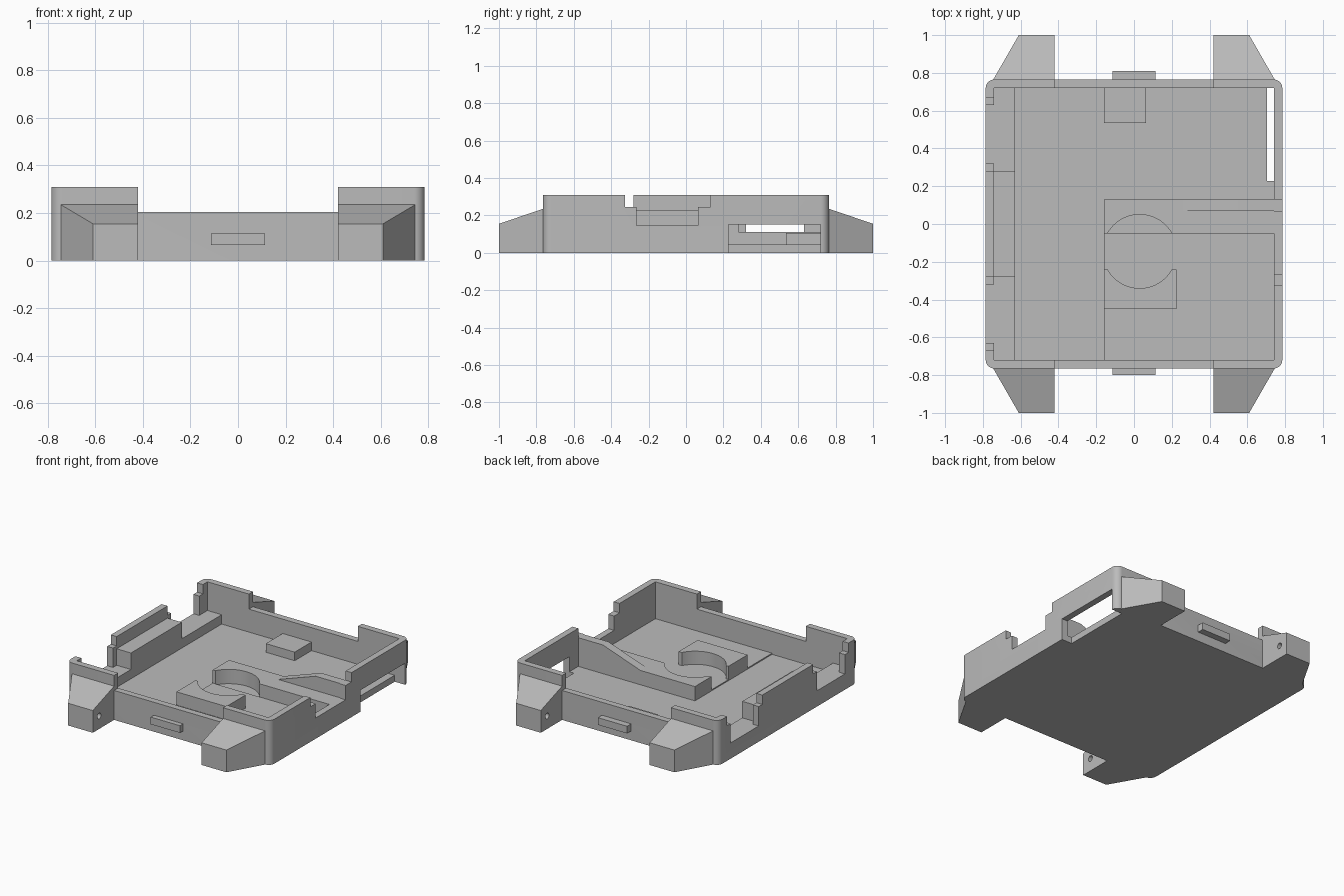
import bpy, bmesh, math
from mathutils import Vector

if "Cube" in bpy.data.objects:
    bpy.data.objects.remove(bpy.data.objects["Cube"])

grey = bpy.data.materials.new("plain grey")
grey.use_nodes = True
COLOUR = (0.5, 0.5, 0.5, 1)
grey.diffuse_color = COLOUR
grey.node_tree.nodes["Principled BSDF"].inputs["Base Color"].default_value = COLOUR


def prism(name, points, push):
    """Extrude a closed 3D outline along a vector."""
    bm = bmesh.new()
    face = bm.faces.new([bm.verts.new(p) for p in points])
    new = bmesh.ops.extrude_face_region(bm, geom=[face])["geom"]
    moved = [v for v in new if isinstance(v, bmesh.types.BMVert)]
    bmesh.ops.translate(bm, verts=moved, vec=Vector(push))
    bmesh.ops.recalc_face_normals(bm, faces=bm.faces)
    mesh = bpy.data.meshes.new(name)
    bm.to_mesh(mesh)
    bm.free()
    mesh.materials.append(grey)
    obj = bpy.data.objects.new(name, mesh)
    bpy.context.collection.objects.link(obj)
    return obj


def slab(name, outline, z0, z1):
    return prism(name, [(x, y, z0) for x, y in outline], (0, 0, z1 - z0))


def box(name, x0, x1, y0, y1, z0, z1):
    return slab(name, [(x0, y0), (x1, y0), (x1, y1), (x0, y1)], z0, z1)


def cut(target, cutter):
    """Subtract a cutter, bake the result and drop the cutter."""
    cutter.hide_render = True
    mod = target.modifiers.new("cut", "BOOLEAN")
    mod.operation, mod.solver, mod.object = "DIFFERENCE", "EXACT", cutter
    graph = bpy.context.evaluated_depsgraph_get()
    graph.update()
    mesh = bpy.data.meshes.new_from_object(target.evaluated_get(graph))
    target.modifiers.clear()
    target.data = mesh
    bpy.data.objects.remove(cutter)


def arc(cx, cy, r, start, end, steps):
    angles = [math.radians(start + (end - start) * i / steps) for i in range(steps + 1)]
    return [(cx + r * math.cos(a), cy + r * math.sin(a)) for a in angles]


def smooth(obj):
    bpy.ops.object.select_all(action="DESELECT")
    obj.select_set(True)
    bpy.context.view_layer.objects.active = obj
    bpy.ops.object.shade_smooth_by_angle(angle=math.radians(30))


# Main dimensions
W, D, H, WALL, FLOOR, TOP = 0.785, 0.765, 0.31, 0.045, 0.045, 0.5
IN_X, IN_Y = W - WALL, D - WALL
LEDGE, BRACKET, STEP = 0.11, 0.145, 0.245

# Tray shell with rounded corners
outline = []
for sx, sy, start in ((1, 1, 0), (-1, 1, 90), (-1, -1, 180), (1, -1, 270)):
    outline += arc(sx * (W - WALL), sy * (D - WALL), WALL, start, start + 90, 8)
tray = slab("tray", outline, 0, H)
cut(tray, box("cavity", -IN_X, IN_X, -IN_Y, IN_Y, FLOOR, TOP))

# Lowered front and back walls
cut(tray, box("end_notch", -0.42, 0.42, -1, 1, 0.205, TOP))

# Stepped notches in the -x wall
for s in (1, -1):
    for a, b, z in ((0.28, 0.67, STEP), (0.32, 0.63, LEDGE)):
        y0, y1 = sorted((s * a, s * b))
        cut(tray, box("side_notch", -1, -0.7, y0, y1, z, TOP))

# Stepped cable notch and port slot in the +x wall
cut(tray, box("cable_step", 0.7, 1, -0.325, 0.13, STEP, TOP))
cut(tray, box("cable_notch", 0.7, 1, -0.265, 0.065, BRACKET, TOP))
cut(tray, box("port_slot", 0.705, 1, 0.228, IN_Y, -0.1, 0.15))
smooth(tray)

# Ledges along the -x wall
box("side_ledge", -IN_X - 0.005, -0.63, -IN_Y, IN_Y, 0.02, LEDGE)
box("middle_ledge", -IN_X - 0.005, -0.63, -0.28, 0.28, 0.02, 0.225)

# Raised floor plate and back pad
box("floor_plate", -0.16, IN_X, -IN_Y, -0.05, 0.02, 0.053)
box("back_pad", -0.16, 0.063, 0.535, IN_Y, 0.02, 0.105)

# Two brackets around a round socket
CX, CY, R = 0.03, -0.145, 0.195
a = math.degrees(math.asin(0.095 / R))
back = [(IN_X, -0.05), (IN_X, 0.13), (-0.16, 0.13), (-0.16, -0.05)]
smooth(slab("back_bracket", back + arc(CX, CY, R, 180 - a, a, 24), 0.02, BRACKET))
front = [(-0.16, -0.24), (-0.16, -0.45), (0.225, -0.45), (0.225, -0.24)]
smooth(slab("front_bracket", front + arc(CX, CY, R, -a, a - 180, 24), 0.02, BRACKET))

# Sloped rib beside the cable channel
rib = [(0.26, BRACKET), (0.55, STEP), (0.76, STEP), (0.76, 0.1), (0.26, 0.1)]
prism("sloped_rib", [(x, 0.07, z) for x, z in rib], (0, 0.06, 0))

# Latch tabs on the front and back
box("front_tab", -0.113, 0.113, -0.80, -0.75, 0.065, 0.115)
box("back_tab", -0.113, 0.113, 0.75, 0.81, 0.065, 0.115)

# Corner feet: sloped top, slanted outer side, drilled inner side
for sx, x_name in ((1, "left"), (-1, "right")):
    for sy, y_name in ((1, "back"), (-1, "front")):
        side = [(sy * 0.75, 0), (sy * 1, 0), (sy * 1, 0.155), (sy * D, 0.235), (sy * 0.75, 0.235)]
        foot = prism(f"{y_name}_{x_name}_foot", [(sx * 0.42, y, z) for y, z in side], (sx * 0.33, 0, 0))
        wedge = [(sx * 0.745, sy * D), (sx * 0.61, sy * 1), (sx * 0.61, sy * 1.2),
                 (sx * 0.9, sy * 1.2), (sx * 0.9, sy * 0.7), (sx * 0.745, sy * 0.7)]
        cut(foot, slab("slant", wedge, -0.1, TOP))
        hole = arc(sy * 0.93, 0.09, 0.02, 0, 337.5, 15)
        cut(foot, prism("drill", [(sx * 0.4, y, z) for y, z in hole], (sx * 0.12, 0, 0)))
